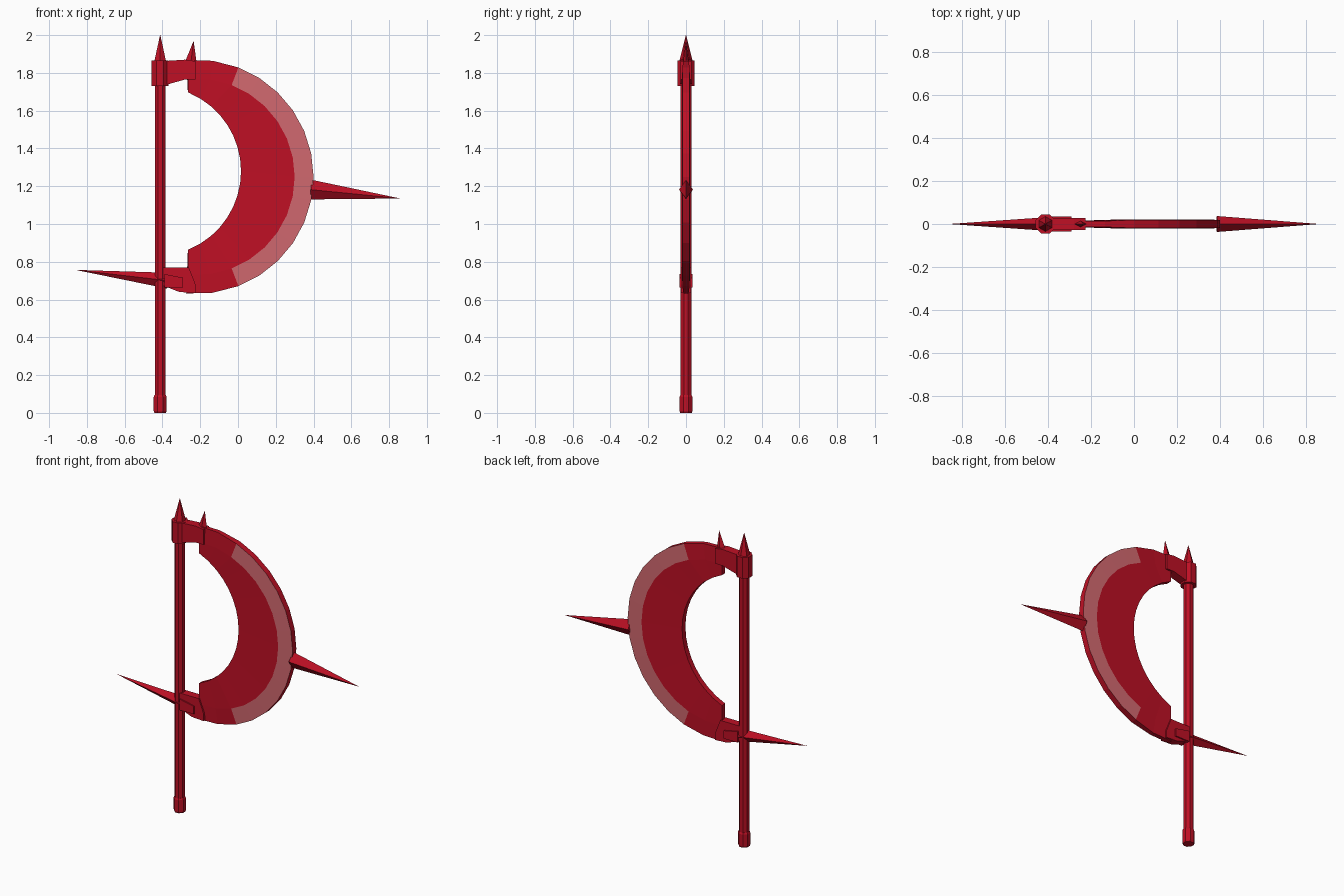
import bpy, bmesh, math
from mathutils import Vector

cube = bpy.data.objects.get("Cube")
if cube:
    bpy.data.objects.remove(cube)


def material(name, rgb):
    m = bpy.data.materials.new(name)
    m.use_nodes = True
    m.diffuse_color = (*rgb, 1)
    bsdf = m.node_tree.nodes["Principled BSDF"]
    bsdf.inputs["Base Color"].default_value = (*rgb, 1)
    bsdf.inputs["Roughness"].default_value = 0.6
    return m


RED = material("crimson", (0.52, 0.005, 0.018))
PINK = material("pale_red_edge", (0.64, 0.14, 0.16))


def finish(name, bm, mats=(RED,)):
    bmesh.ops.recalc_face_normals(bm, faces=bm.faces)
    me = bpy.data.meshes.new(name)
    bm.to_mesh(me)
    bm.free()
    for m in mats:
        me.materials.append(m)
    ob = bpy.data.objects.new(name, me)
    bpy.context.collection.objects.link(ob)
    return ob


def loft(name, rings, mats=(RED,), rule=None):
    """Skin a row of equal closed rings and cap both ends."""
    bm = bmesh.new()
    rows = [[bm.verts.new(p) for p in ring] for ring in rings]
    n = len(rows[0])
    for i, (a, b) in enumerate(zip(rows, rows[1:])):
        for j in range(n):
            k = (j + 1) % n
            f = bm.faces.new((a[j], a[k], b[k], b[j]))
            if rule:
                f.material_index = rule(i, j)
    bm.faces.new(rows[0])
    bm.faces.new(rows[-1])
    return finish(name, bm, mats)


def column(name, profile, sides=8):
    """Turn (radius, height) pairs around the shaft axis."""
    rings = []
    for r, z in profile:
        angles = [math.tau * (k + 0.5) / sides for k in range(sides)]
        rings.append([(POLE_X + r * math.cos(a), r * math.sin(a), z) for a in angles])
    return loft(name, rings)


def plate(name, outline, half):
    return loft(name, [[(x, y, z) for x, z in outline] for y in (-half, half)])


def spike(name, base, tip, tall, wide):
    """Four-sided spike with a diamond base."""
    b, t = Vector((base[0], 0, base[1])), Vector((tip[0], 0, tip[1]))
    d = (t - b).normalized()
    up, side = Vector((-d.z, 0, d.x)), Vector((0, 1, 0))
    bm = bmesh.new()
    corners = [bm.verts.new(b + o) for o in (up * tall, side * wide, -up * tall, -side * wide)]
    top = bm.verts.new(t)
    bm.faces.new(corners)
    for k in range(4):
        bm.faces.new((corners[k], corners[(k + 1) % 4], top))
    return finish(name, bm)


# Shaft, foot cap, top collar and finial
POLE_X = -0.412
shaft = column("shaft", [(0.031, 0.02), (0.031, 1.78)])
column("foot_cap", [(0.033, 0), (0.037, 0.01), (0.037, 0.085), (0.032, 0.095)])
column("top_collar", [(0.049, 1.73), (0.049, 1.865)])
column("finial_spike", [(0.036, 1.86), (0.001, 2.0)], 6)

# Crescent blade: inner curve, start of the cutting band, outer curve
BAND = 69
angles = [95, 82] + [BAND - BAND * k / 6 for k in range(13)] + [-82, -95]


def arc(cx, cz, r, deg):
    a = math.radians(deg)
    return cx + r * math.cos(a), cz + r * math.sin(a)


rings = []
for a in angles:
    y = 0.022 if abs(a) < BAND + 1 else 0.017
    section = [(*arc(-0.434, 1.28, 0.45, a * 68 / 95), 0.017),
               (*arc(-0.22, 1.25, 0.52, a), y),
               (*arc(-0.22, 1.25, 0.62, a), y - 0.003)]
    front = [(x, -h, z) for x, z, h in section]
    back = [(x, h, z) for x, z, h in reversed(section)]
    rings.append(front + back)
loft("crescent_blade", rings, (RED, PINK),
     lambda i, j: int(j in (1, 3) and 2 <= i < len(angles) - 3))

# Brackets joining blade and shaft
plate("upper_bracket", [(-0.4, 1.74), (-0.37, 1.74), (-0.28, 1.765), (-0.225, 1.765),
                        (-0.225, 1.862), (-0.28, 1.87), (-0.4, 1.862)], 0.028)
plate("lower_bracket", [(-0.4, 0.675), (-0.31, 0.64), (-0.225, 0.635), (-0.225, 0.68),
                        (-0.26, 0.77), (-0.4, 0.77)], 0.026)

# Spikes
spike("upper_small_spike", (-0.255, 1.81), (-0.235, 1.97), 0.043, 0.022)
spike("blade_spike", (0.385, 1.182), (0.86, 1.135), 0.052, 0.037)
spike("rear_spike", (-0.37, 0.7), (-0.86, 0.757), 0.042, 0.034)
plate("rear_spike_socket", [(-0.39, 0.665), (-0.29, 0.665), (-0.29, 0.715), (-0.39, 0.735)], 0.034)
